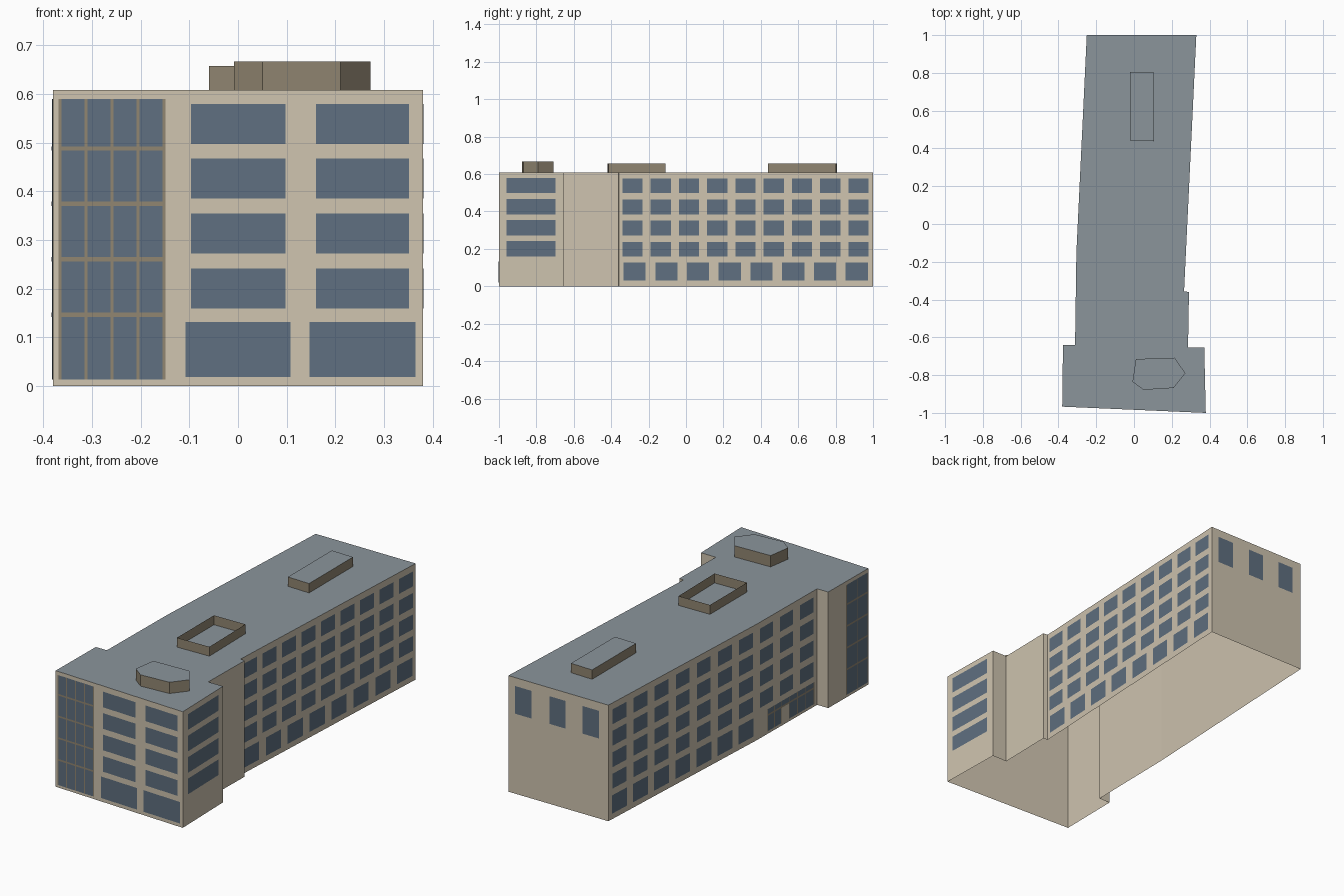
import bpy, bmesh
from mathutils import Vector

cube = bpy.data.objects.get("Cube")
if cube:
    bpy.data.objects.remove(cube, do_unlink=True)


def material(name, rgb):
    m = bpy.data.materials.new(name)
    m.use_nodes = True
    colour = (*rgb, 1)
    m.diffuse_color = colour
    m.node_tree.nodes["Principled BSDF"].inputs["Base Color"].default_value = colour
    return m


WALL = material("beige wall", (0.62, 0.55, 0.43))
ROOF = material("slate roof", (0.26, 0.30, 0.33))
GLASS = material("blue glass", (0.115, 0.16, 0.215))
BROWN = material("brown trim", (0.28, 0.235, 0.165))
HEIGHT = 0.608


def finish(name, bm, mats):
    mesh = bpy.data.meshes.new(name)
    bm.to_mesh(mesh)
    bm.free()
    for m in mats:
        mesh.materials.append(m)
    ob = bpy.data.objects.new(name, mesh)
    bpy.context.collection.objects.link(ob)
    return ob


def prism(name, outline, z0, z1, side, cap=True):
    """Open-bottomed walls round an outline, with an optional roof."""
    bm = bmesh.new()
    low = [bm.verts.new((x, y, z0)) for x, y in outline]
    top = [bm.verts.new((x, y, z1)) for x, y in outline]
    n = len(outline)
    for i in range(n):
        j = (i + 1) % n
        bm.faces.new((low[i], low[j], top[j], top[i]))
    if cap:
        bm.faces.new(top).material_index = 1
    return finish(name, bm, [side, ROOF])


def plate(bm, wall, t0, t1, z0, z1, out=0.002):
    """Flat plate on a wall; t runs along x for wide walls, along y for long ones."""
    a, b = Vector(wall[0]), Vector(wall[1])
    d = b - a
    axis = 0 if abs(d.x) > abs(d.y) else 1
    normal = Vector((d.y, -d.x)).normalized()
    s = sorted((t - a[axis]) / d[axis] for t in (t0, t1))
    p, q = (a + d * k + normal * out for k in s)
    bm.faces.new([bm.verts.new((v.x, v.y, z))
                  for v, z in ((p, z0), (q, z0), (q, z1), (p, z1))])


# Building shell, counter-clockwise from the front right corner
plan = [(-0.38, -0.967), (0.38, -1.0), (0.372, -0.655), (0.286, -0.655),
        (0.291, -0.36), (0.265, -0.357), (0.33, 1.0), (-0.25, 1.0),
        (-0.305, -0.15), (-0.312, -0.64), (-0.376, -0.64)]
prism("building_shell", plan, 0, HEIGHT, WALL)
walls = [(plan[i], plan[(i + 1) % len(plan)]) for i in range(len(plan))]
front, block_left, wing_left, back = walls[0], walls[1], walls[5], walls[6]
wing_right, wing_right_front, block_right = walls[7], walls[8], walls[10]

# Rooftop volumes
prism("front_roof_room", [(0.01, -0.715), (-0.008, -0.835), (0.05, -0.878),
      (0.21, -0.868), (0.272, -0.79), (0.215, -0.708)], HEIGHT, 0.667, BROWN)
prism("middle_roof_screen", [(-0.06, -0.42), (0.125, -0.415), (0.12, -0.11),
      (-0.06, -0.113)], HEIGHT, 0.657, BROWN, cap=False)
prism("back_roof_room", [(-0.02, 0.442), (0.105, 0.438), (0.105, 0.802),
      (-0.02, 0.806)], HEIGHT, 0.657, BROWN)

# Storeys above the ground floor
rows = [(0.16 + 0.1125 * k, 0.242 + 0.1125 * k) for k in range(4)]

# Front windows
bm = bmesh.new()
for x0, x1 in ((-0.096, 0.098), (0.16, 0.351)):
    for z0, z1 in rows:
        plate(bm, front, x0, x1, z0, z1)
for x0, x1 in ((-0.108, 0.108), (0.147, 0.364)):
    plate(bm, front, x0, x1, 0.019, 0.132)
finish("front_windows", bm, [GLASS])

# Left side windows
bm = bmesh.new()
for z0, z1 in rows:
    plate(bm, block_left, -0.96, -0.698, z0, z1)
    for k in range(9):
        y = -0.34 + 0.151 * k
        plate(bm, wing_left, y, y + 0.108, z0, z1 - 0.004)
for k in range(8):
    y = -0.334 + 0.1697 * k
    plate(bm, wing_left, y, y + 0.118, 0.03, 0.126)
finish("left_windows", bm, [GLASS])

# Right side windows
bm = bmesh.new()
for k in range(10):
    y = 0.915 - 0.163 * k
    wall = wing_right if y > -0.15 else wing_right_front
    for z0, z1 in rows:
        plate(bm, wall, y - 0.054, y + 0.054, z0, z1 - 0.004)
    if k < 7:
        plate(bm, wall, y - 0.058, y + 0.058, 0.03, 0.126)
finish("right_windows", bm, [GLASS])

# Back windows
bm = bmesh.new()
for x in (0.242, 0.043, -0.15):
    plate(bm, back, x - 0.047, x + 0.047, 0.42, 0.565)
finish("back_windows", bm, [GLASS])


def curtain(name, wall, t0, t1, z0, z1, bays, rails):
    """Glazed wall with a grid of brown bars."""
    bm = bmesh.new()
    plate(bm, wall, t0, t1, z0, z1)
    finish(name + "_glass", bm, [GLASS])
    bm = bmesh.new()
    for k in range(bays + 1):
        t = t0 + (t1 - t0) * k / bays
        plate(bm, wall, t - 0.003, t + 0.003, z0, z1, 0.003)
    for z in rails:
        plate(bm, wall, t0, t1, z - 0.0045, z + 0.0045, 0.003)
    finish(name + "_bars", bm, [BROWN])


# Corner glazing and the side entrance
rails = [0.147 + 0.1137 * k for k in range(4)]
curtain("front_glazing", front, -0.365, -0.152, 0.014, 0.59, 4, rails)
curtain("side_glazing", block_right, -0.958, -0.785, 0.014, 0.59, 2, rails)
curtain("entrance_front", wing_right_front, -0.61, -0.41, 0.015, 0.13, 3, [0.1])
curtain("entrance_back", wing_right_front, -0.345, -0.235, 0.015, 0.13, 2, [0.1])
curtain("entrance_transom", wing_right_front, -0.41, -0.345, 0.1, 0.13, 1, [0.1])
